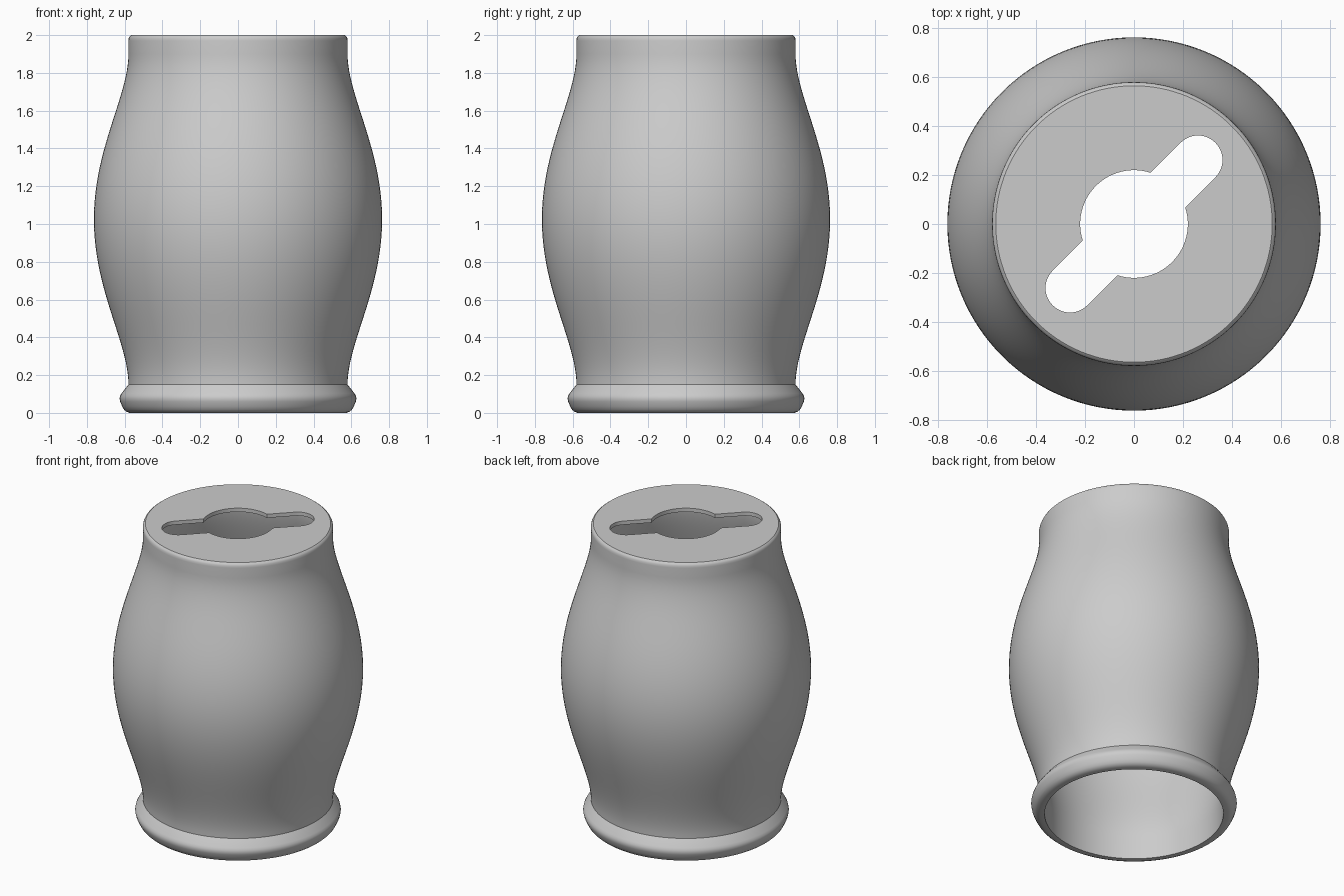
import bpy, bmesh, math
from mathutils import Vector, Matrix
from mathutils.geometry import interpolate_bezier

cube = bpy.data.objects.get("Cube")
if cube:
    bpy.data.objects.remove(cube, do_unlink=True)

SEGMENTS = 128
WALL = 0.035
LID = 0.025

grey = bpy.data.materials.new("plain_grey")
grey.use_nodes = True
grey.diffuse_color = (0.6, 0.6, 0.6, 1)
grey.node_tree.nodes["Principled BSDF"].inputs["Base Color"].default_value = (0.6, 0.6, 0.6, 1)


def add_object(name, bm):
    bmesh.ops.recalc_face_normals(bm, faces=bm.faces)
    mesh = bpy.data.meshes.new(name)
    bm.to_mesh(mesh)
    bm.free()
    mesh.materials.append(grey)
    obj = bpy.data.objects.new(name, mesh)
    bpy.context.collection.objects.link(obj)
    return obj


def lathe(name, profile):
    """Revolve (radius, height) points and close both ends with flat discs."""
    bm = bmesh.new()
    rings = []
    for r, z in profile:
        angles = [math.tau * i / SEGMENTS for i in range(SEGMENTS)]
        rings.append([bm.verts.new((r * math.cos(a), r * math.sin(a), z)) for a in angles])
    for low, high in zip(rings, rings[1:]):
        for i in range(SEGMENTS):
            j = (i + 1) % SEGMENTS
            bm.faces.new((low[i], low[j], high[j], high[i]))
    bm.faces.new(rings[0])
    bm.faces.new(rings[-1])
    return add_object(name, bm)


def slot_cutter(name, reach, radius):
    """Diagonal round-ended prism through the lid."""
    bm = bmesh.new()
    verts = []
    for side in (1, -1):
        for i in range(25):
            a = -math.pi / 2 + math.pi * i / 24
            verts.append(bm.verts.new((side * (reach + radius * math.cos(a)),
                                       side * radius * math.sin(a), 1.9)))
    face = bm.faces.new(verts)
    new = bmesh.ops.extrude_face_region(bm, geom=[face])["geom"]
    bmesh.ops.translate(bm, vec=(0, 0, 0.2),
                        verts=[v for v in new if isinstance(v, bmesh.types.BMVert)])
    bmesh.ops.rotate(bm, cent=(0, 0, 0), verts=bm.verts,
                     matrix=Matrix.Rotation(math.pi / 4, 3, 'Z'))
    return add_object(name, bm)


# Belly curve: upper half, then mirrored for the lower half
MIDDLE = 1.025
upper = [(p.x, p.y) for p in interpolate_bezier(
    Vector((0.58, 1.9)), Vector((0.58, 1.68)),
    Vector((0.763, 1.4)), Vector((0.763, MIDDLE)), 24)]
lower = [(r, 2 * MIDDLE - z) for r, z in reversed(upper[:-1])]
belly = upper + lower

# Rounded top edge, belly, flared foot rim, then the hollow inside
top_edge = [(0.565, 2), (0.574, 1.993), (0.579, 1.983), (0.58, 1.97)]
foot_rim = [(0.617, 0.103), (0.624, 0.09), (0.627, 0.076), (0.624, 0.06), (0.613, 0.034),
            (0.604, 0.018), (0.592, 0.007), (0.575, 0)]
inside = [(0.58 - WALL, 0)] + [(r - WALL, z) for r, z in reversed(belly)]
inside.append((0.58 - WALL, 2 - LID))
body = lathe("hollow_body", top_edge + belly + foot_rim + inside)

# Round opening with a diagonal slot in the lid
cutters = [lathe("hole_cutter", [(0.22, 1.9), (0.22, 2.1)]),
           slot_cutter("slot_cutter", 0.37, 0.1)]
bpy.ops.object.select_all(action='DESELECT')
body.select_set(True)
bpy.context.view_layer.objects.active = body
for cutter in cutters:
    cutter.hide_render = True
    mod = body.modifiers.new(cutter.name, 'BOOLEAN')
    mod.operation = 'DIFFERENCE'
    mod.solver = 'EXACT'
    mod.object = cutter
    bpy.ops.object.modifier_apply(modifier=mod.name)
    bpy.data.objects.remove(cutter, do_unlink=True)

bpy.ops.object.shade_smooth_by_angle(angle=math.radians(30))
